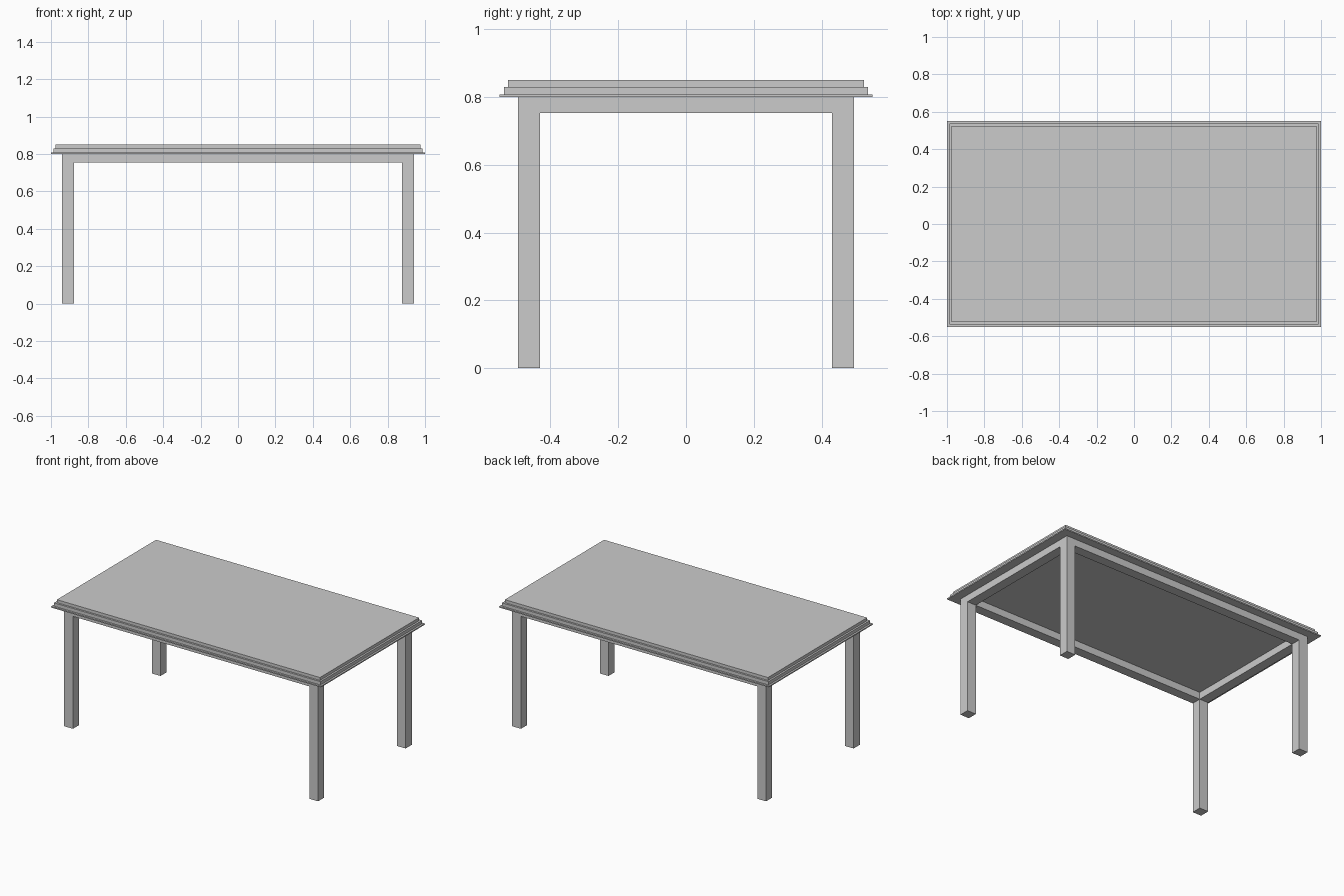
import bpy

if "Cube" in bpy.data.objects:
    bpy.data.objects.remove(bpy.data.objects["Cube"])

def box(name, lo, hi):
    bpy.ops.mesh.primitive_cube_add(size=1, location=[(a + b) / 2 for a, b in zip(lo, hi)])
    o = bpy.context.object
    o.name = name
    o.scale = [b - a for a, b in zip(lo, hi)]
    bpy.ops.object.transform_apply(location=False, rotation=False, scale=True)
    return o

# Stepped table top: inset from the edge, bottom, top
for name, inset, z0, z1 in (("top_lower_lip", 0, 0.80, 0.808),
                            ("top_middle_step", 0.0125, 0.808, 0.83),
                            ("top_surface", 0.025, 0.83, 0.85)):
    x, y = 1 - inset, 0.55 - inset
    box(name, (-x, -y, z0), (x, y, z1))

# Legs and apron share the same outer and inner faces
OX, OY, W = 0.941, 0.496, 0.065
IX, IY = OX - W, OY - W
APRON_Z, TOP_Z = 0.753, 0.80

for sx, side in ((-1, "left"), (1, "right")):
    x0, x1 = sorted((sx * IX, sx * OX))
    for sy, end in ((-1, "front"), (1, "back")):
        y0, y1 = sorted((sy * IY, sy * OY))
        box(f"{end}_{side}_leg", (x0, y0, 0), (x1, y1, TOP_Z))
    box(f"{side}_apron", (x0, -IY, APRON_Z), (x1, IY, TOP_Z))

for sy, end in ((-1, "front"), (1, "back")):
    y0, y1 = sorted((sy * IY, sy * OY))
    box(f"{end}_apron", (-IX, y0, APRON_Z), (IX, y1, TOP_Z))
